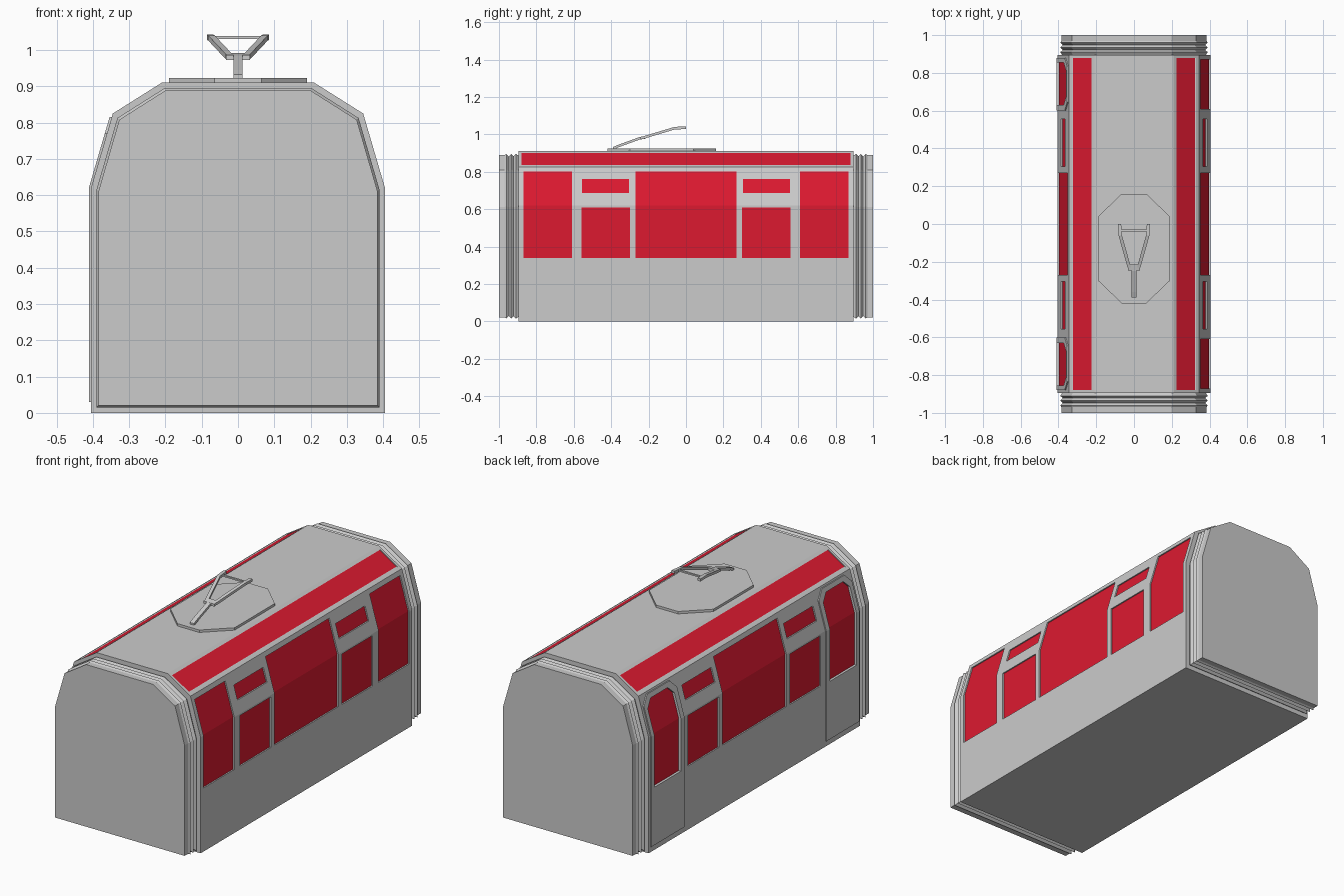
import bpy, bmesh

if "Cube" in bpy.data.objects:
    bpy.data.objects.remove(bpy.data.objects["Cube"])

RED = bpy.data.materials.new("red")
RED.diffuse_color = (0.72, 0.01, 0.03, 1)
RED.use_nodes = True
RED.node_tree.nodes["Principled BSDF"].inputs["Base Color"].default_value = RED.diffuse_color

# Right-hand half of the cross-section: (x, z)
WALL = [(0.405, 0.0), (0.405, 0.62), (0.345, 0.825), (0.21, 0.91)]


def make(name, lofts, mat=None):
    """Each loft is a list of rings of points, joined up and capped."""
    bm = bmesh.new()
    for rings in lofts:
        vs = [[bm.verts.new(p) for p in r] for r in rings]
        n = len(vs[0])
        for a, b in zip(vs, vs[1:]):
            for i in range(n):
                j = (i + 1) % n
                bm.faces.new((a[i], a[j], b[j], b[i]))
        bm.faces.new(vs[0][::-1])
        bm.faces.new(vs[-1])
    bmesh.ops.recalc_face_normals(bm, faces=bm.faces[:])
    me = bpy.data.meshes.new(name)
    bm.to_mesh(me)
    bm.free()
    ob = bpy.data.objects.new(name, me)
    bpy.context.collection.objects.link(ob)
    if mat:
        me.materials.append(mat)
    return ob


def section(y, d=0.0):
    """Whole cross-section at y, drawn in by d."""
    half = [(x * (1 - d / 0.405), d + z * (1 - 2 * d / 0.91)) for x, z in WALL]
    return [(x, y, z) for x, z in half] + [(-x, y, z) for x, z in half[::-1]]


def wall_x(z):
    for (x0, z0), (x1, z1) in zip(WALL, WALL[1:]):
        if z <= z1:
            return x0 + (x1 - x0) * (z - z0) / (z1 - z0)


def slab(side, win, out, inn, c=0.0):
    """Panel that follows the wall, with optional chamfered top corners."""
    y0, y1, z0, z1 = win
    levels = [(z0, 0)]
    if z0 < 0.62 < z1:
        levels.append((0.62, 0))
    if c:
        levels.append((z1 - c, 0))
    levels.append((z1, c))
    return [[(side * (wall_x(z) + out), y0 + k, z), (side * (wall_x(z) + out), y1 - k, z),
             (side * (wall_x(z) - inn), y1 - k, z), (side * (wall_x(z) - inn), y0 + k, z)]
            for z, k in levels]


def bar(path, w, h):
    return [[(x - w / 2, y, z - h / 2), (x + w / 2, y, z - h / 2),
             (x + w / 2, y, z + h / 2), (x - w / 2, y, z + h / 2)] for x, y, z in path]


def cut(ob, cutter):
    m = ob.modifiers.new("windows", 'BOOLEAN')
    m.operation = 'DIFFERENCE'
    m.solver = 'EXACT'
    m.object = cutter
    bpy.context.view_layer.objects.active = ob
    bpy.ops.object.modifier_apply(modifier=m.name)


# Car body
body = make("car_body", [[section(-0.895), section(0.895)]])

# Doors at both ends of the left side
doors = make("left_doors", [slab(-1, w, 0.006, 0.015, 0.045)
                            for w in ((-0.88, -0.60, 0.03, 0.815), (0.60, 0.88, 0.03, 0.815))])

# Window openings: centre, lower, upper, end and roof strip
middle = [(-0.27, 0.27, 0.34, 0.80)]
for lo, hi in ((-0.56, -0.30), (0.30, 0.56)):
    middle += [(lo, hi, 0.34, 0.61), (lo + 0.005, hi - 0.005, 0.685, 0.76)]
ends = [(-0.87, -0.61, 0.34, 0.80), (0.61, 0.87, 0.34, 0.80)]
door_ends = [(-0.855, -0.63, 0.34, 0.79), (0.63, 0.855, 0.34, 0.79)]
strip = (-0.88, 0.88, 0.835, 0.90)


def panels(out, inn, side):
    parts = [slab(side, w, out, inn) for w in middle + [strip]]
    if side > 0:
        parts += [slab(side, w, out, inn) for w in ends]
    else:
        parts += [slab(side, w, out, inn, 0.04) for w in door_ends]
    return parts


cutter = make("window_cutter", panels(0.04, 0.009, 1) + panels(0.04, 0.009, -1))
cutter.hide_render = True
cut(body, cutter)
cut(doors, cutter)
bpy.data.objects.remove(cutter)

# Red panes sitting in the openings
make("right_windows", panels(-0.007, 0.012, 1), RED)
make("left_windows", panels(-0.007, 0.012, -1), RED)

# Ribbed bellows at both ends
ribs = [(0.89, 0.028), (0.91, 0.015), (0.922, 0.028), (0.935, 0.015),
        (0.947, 0.028), (0.96, 0.015), (0.97, 0.021), (1.0, 0.021)]
for name, s in (("front_bellows", -1), ("back_bellows", 1)):
    make(name, [[section(s * y, d) for y, d in ribs]])

# Eight-sided roof plate
plate = [(-0.065, -0.42), (0.065, -0.42), (0.19, -0.30), (0.19, 0.04),
         (0.065, 0.16), (-0.065, 0.16), (-0.19, 0.04), (-0.19, -0.30)]
make("roof_plate", [[[(x, y, z) for x, y in plate] for z in (0.905, 0.923)]])

# Current collector: mast, forked arms and contact wire bar
make("collector_mast", [bar([(0, -0.39, 0.925), (0, -0.36, 0.938),
                             (0, -0.25, 0.978), (0, -0.215, 0.984)], 0.024, 0.014)])
make("collector_fork", [bar([(0, -0.245, 0.979), (0, -0.215, 0.985)], 0.065, 0.014)])
make("collector_arms", [bar([(s * 0.025, -0.23, 0.982), (s * 0.073, -0.06, 1.033),
                             (s * 0.077, 0.0, 1.035)], 0.018, 0.014) for s in (-1, 1)])
make("collector_crossbar", [bar([(0, -0.04, 1.034), (0, -0.03, 1.034)], 0.15, 0.008)])
